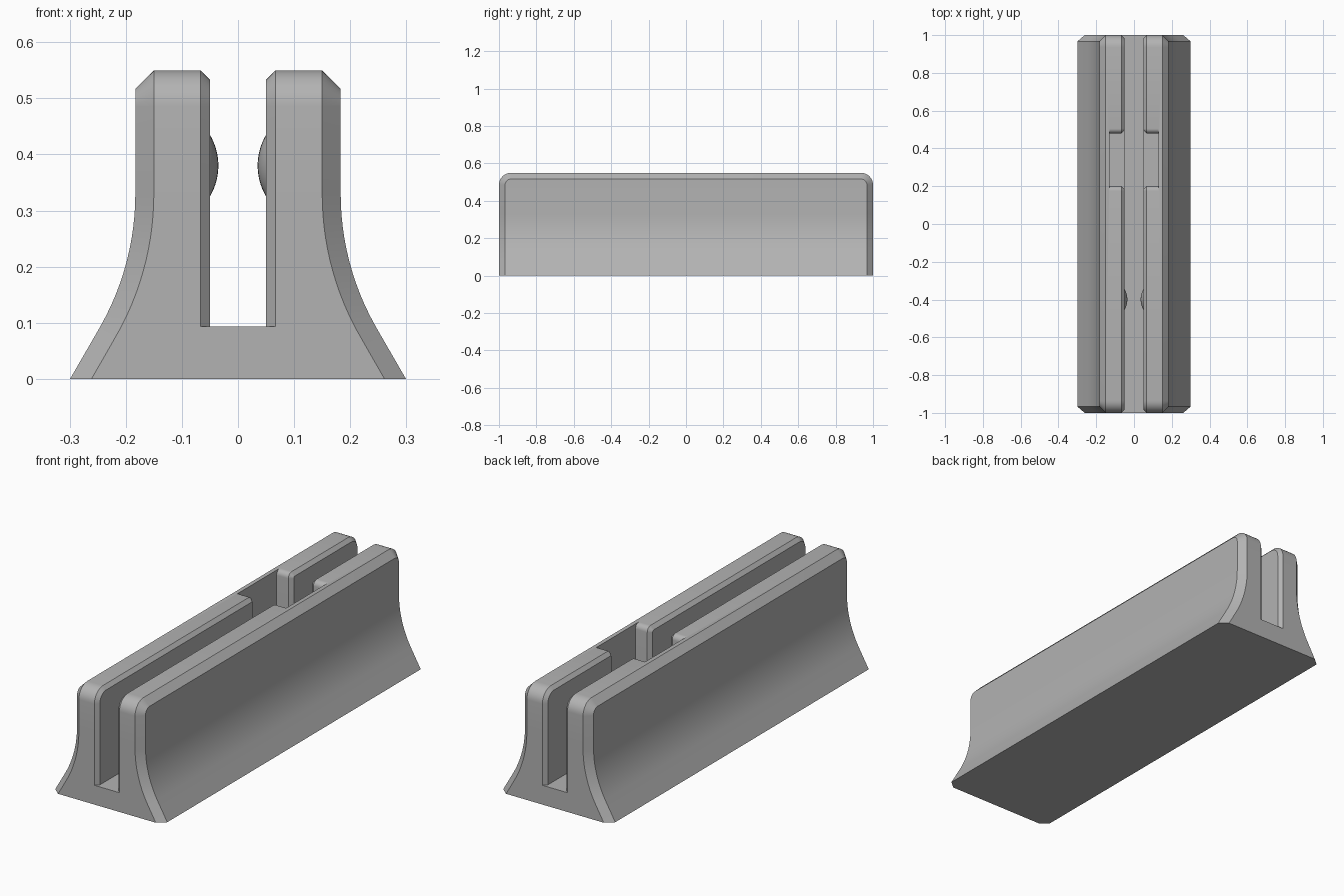
import bpy, bmesh
from math import sqrt, sin, cos, radians, pi

cube = bpy.data.objects.get("Cube")
if cube:
    bpy.data.objects.remove(cube, do_unlink=True)

HEIGHT, FLOOR, ROUND = 0.55, 0.093, 0.065
SLOT, INNER_CHAMFER, OUTER_CHAMFER = 0.05, 0.017, 0.033

grey = bpy.data.materials.new("plain_grey")
grey.use_nodes = True
colour = (0.45, 0.45, 0.45, 1)
grey.diffuse_color = colour
grey.node_tree.nodes["Principled BSDF"].inputs["Base Color"].default_value = colour


def make_object(name, bm):
    bmesh.ops.recalc_face_normals(bm, faces=bm.faces)
    mesh = bpy.data.meshes.new(name)
    bm.to_mesh(mesh)
    bm.free()
    mesh.materials.append(grey)
    obj = bpy.data.objects.new(name, mesh)
    bpy.context.collection.objects.link(obj)
    return obj


def activate(obj):
    bpy.ops.object.select_all(action="DESELECT")
    obj.select_set(True)
    bpy.context.view_layer.objects.active = obj


def finish(obj):
    """Apply the modifiers and smooth the curved faces."""
    activate(obj)
    for mod in list(obj.modifiers):
        bpy.ops.object.modifier_apply(modifier=mod.name)
    bpy.ops.object.shade_smooth_by_angle(angle=radians(30))


def flare(z, inset):
    """Half width of the concave outer side, moved inwards by inset."""
    radius, drop = 0.48 + inset, 0.33 - z
    if drop <= 0:
        return 0.183 - inset
    if drop < radius / 2:
        return 0.663 - sqrt(radius ** 2 - drop ** 2)
    return 0.663 - radius * cos(pi / 6) + (drop - radius / 2) / sqrt(3)


def ring(z, angle=0, solid=False):
    """Four points across one wall, from the slot to the outer side."""
    if solid:
        across = [(0, 0), (0, 0)]
    else:
        across = [(SLOT, INNER_CHAMFER), (SLOT + INNER_CHAMFER, 0)]
    across += [(flare(z, OUTER_CHAMFER), 0), (flare(z, 0), OUTER_CHAMFER)]
    points = []
    for x, inset in across:
        r = ROUND - inset
        height = z + r * sin(angle)
        points.append((x, 1 - ROUND + r * cos(angle), height))
    return points


# Body: one half swept over an arch from the front end to the back end
rings = [ring(0, solid=True), ring(FLOOR, solid=True), ring(FLOOR)]
rings[1:1] = [ring(FLOOR / 2, solid=True)]
rings += [ring(FLOOR + (0.33 - FLOOR) * k / 12) for k in range(1, 13)]
rings += [ring(HEIGHT - ROUND, radians(90 * k / 8)) for k in range(9)]

bm = bmesh.new()
back = [[bm.verts.new(p) for p in row] for row in rings]
front = [[bm.verts.new((x, -y, z)) for x, y, z in row] for row in rings]
for j in range(len(rings) - 1):
    for side in (front, back):
        for k in range(3):
            bm.faces.new((side[j][k], side[j + 1][k], side[j + 1][k + 1], side[j][k + 1]))
    for k in (0, 3):
        if k == 3 or j >= 2:
            bm.faces.new((front[j][k], front[j + 1][k], back[j + 1][k], back[j][k]))
for row in (0, -1):
    for k in range(3):
        bm.faces.new((front[row][k], front[row][k + 1], back[row][k + 1], back[row][k]))
bmesh.ops.remove_doubles(bm, verts=bm.verts, dist=0.0001)
body = make_object("slotted_body", bm)
mirror = body.modifiers.new("Mirror", "MIRROR")
mirror.use_clip = True

# Pocket cutter: a pair of facing recesses with rounded, chamfered ends
POCKET_ROUND, POCKET_Y, POCKET_HALF = 0.025, 0.34, 0.14
bm = bmesh.new()
loops = []
outer_x = SLOT + INNER_CHAMFER
for x, inset in ((-0.13, 0), (-outer_x, 0), (-SLOT, INNER_CHAMFER),
                 (SLOT, INNER_CHAMFER), (outer_x, 0), (0.13, 0)):
    r = POCKET_ROUND - inset
    half = [(POCKET_HALF + inset, 0.12)]
    for k in range(7):
        a = radians(15 * k)
        half.append((POCKET_HALF + POCKET_ROUND - r * cos(a),
                     HEIGHT - POCKET_ROUND + r * sin(a)))
    half.append((POCKET_HALF + POCKET_ROUND, HEIGHT + 0.05))
    outline = [(POCKET_Y + w, z) for w, z in half]
    outline += [(POCKET_Y - w, z) for w, z in reversed(half)]
    loops.append([bm.verts.new((x, y, z)) for y, z in outline])
for a, b in zip(loops, loops[1:]):
    for k in range(len(a)):
        n = (k + 1) % len(a)
        bm.faces.new((a[k], a[n], b[n], b[k]))
bm.faces.new(loops[0])
bm.faces.new(loops[-1])
cutter = make_object("pocket_cutter", bm)
cutter.hide_render = True
for polygon in cutter.data.polygons:
    polygon.use_smooth = True

cut = body.modifiers.new("Pockets", "BOOLEAN")
cut.operation = "DIFFERENCE"
cut.solver = "EXACT"
cut.object = cutter
finish(body)
bpy.data.objects.remove(cutter, do_unlink=True)

# Detents: shallow domes facing each other inside the slot
bm = bmesh.new()
bmesh.ops.create_uvsphere(bm, u_segments=48, v_segments=48, radius=0.108)
bmesh.ops.translate(bm, verts=bm.verts, vec=(0.143, -0.4, 0.38))
bmesh.ops.bisect_plane(bm, geom=bm.verts[:] + bm.edges[:] + bm.faces[:],
                       plane_co=(SLOT + 0.002, 0, 0), plane_no=(1, 0, 0),
                       clear_outer=True)
bmesh.ops.holes_fill(bm, edges=[e for e in bm.edges if e.is_boundary])
detents = make_object("slot_detents", bm)
detents.modifiers.new("Mirror", "MIRROR")
finish(detents)
